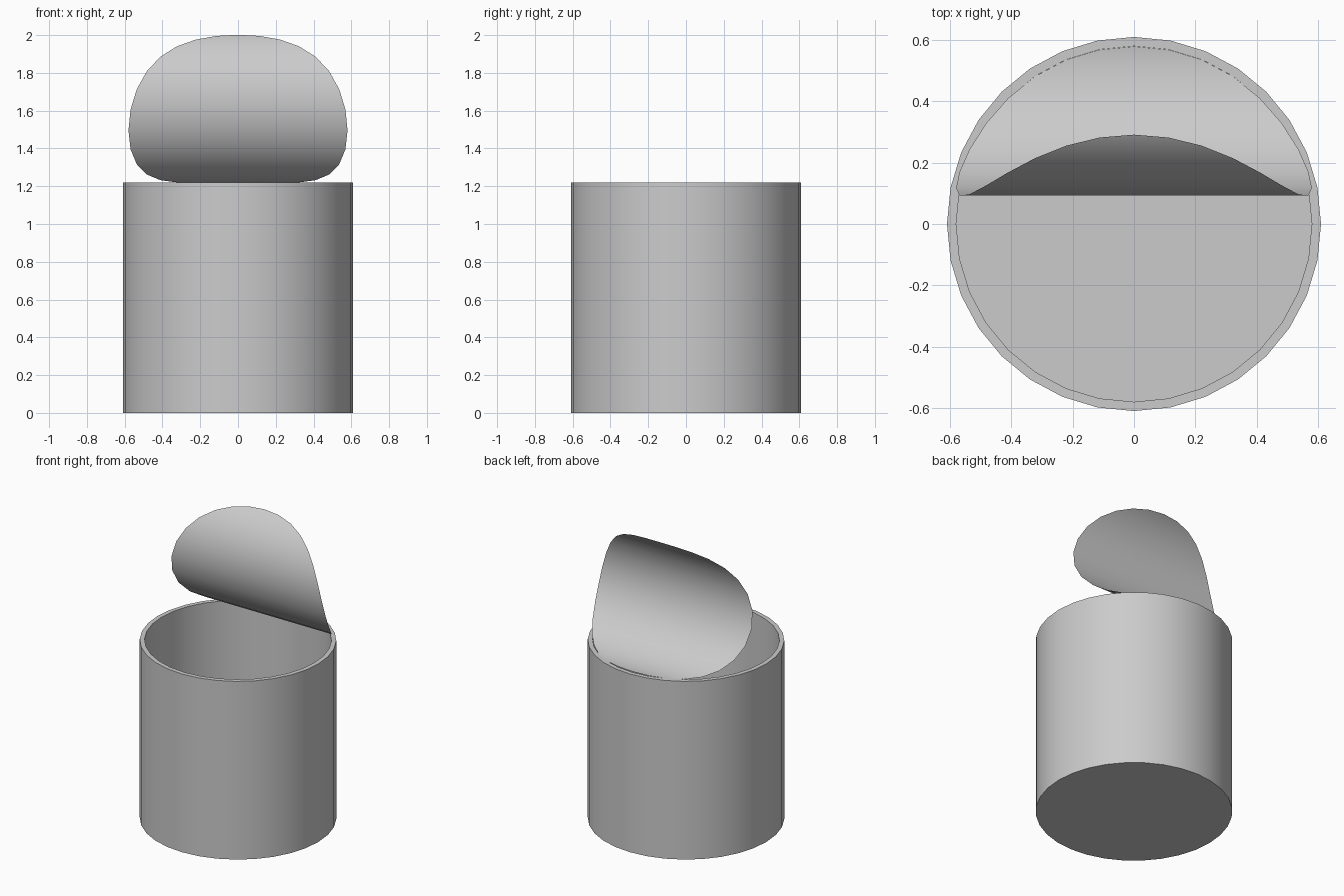
import bpy, bmesh
from math import sin, cos, pi

if "Cube" in bpy.data.objects:
    bpy.data.objects.remove(bpy.data.objects["Cube"])

SIDES = 32
R_OUT, R_IN, HEIGHT, FLOOR = 0.61, 0.58, 1.22, 0.03


def finish(name, bm):
    mesh = bpy.data.meshes.new(name)
    bm.to_mesh(mesh)
    bm.free()
    obj = bpy.data.objects.new(name, mesh)
    bpy.context.collection.objects.link(obj)
    bpy.ops.object.select_all(action='DESELECT')
    obj.select_set(True)
    bpy.context.view_layer.objects.active = obj
    bpy.ops.object.shade_smooth_by_angle(angle=0.6)
    return obj


# Open can: outer wall, rim, inner wall and floor from one profile
bm = bmesh.new()
rings = []
for r, z in [(R_OUT, 0), (R_OUT, HEIGHT), (R_IN, HEIGHT), (R_IN, FLOOR)]:
    rings.append([bm.verts.new((r * cos(2 * pi * i / SIDES), r * sin(2 * pi * i / SIDES), z))
                  for i in range(SIDES)])
for a, b in zip(rings, rings[1:]):
    for i in range(SIDES):
        j = (i + 1) % SIDES
        bm.faces.new((a[i], a[j], b[j], b[i]))
bm.faces.new(rings[0][::-1])
bm.faces.new(rings[-1])
finish("can_body", bm)

# Peeled lid: thin disc rolled up along a circular arc from the back rim
BEND_R, CY, CZ = 0.423, 0.514, 1.642
START = -1.415 - pi / 2 + 1.57   # arc angle where the lid meets the rim
bm = bmesh.new()
rows = []
half = SIDES // 2
for k in range(half + 1):
    a = pi * k / half
    s = R_IN * (1 - cos(a))
    w = R_IN * sin(a)
    t = START - s / BEND_R
    y, z = CY + BEND_R * cos(t), CZ + BEND_R * sin(t)
    xs = [0] if k in (0, half) else [-w, w]
    rows.append([bm.verts.new((x, y, z)) for x in xs])
for a, b in zip(rows, rows[1:]):
    bm.faces.new(a + b[::-1])
bmesh.ops.recalc_face_normals(bm, faces=bm.faces)
finish("peeled_lid", bm)
